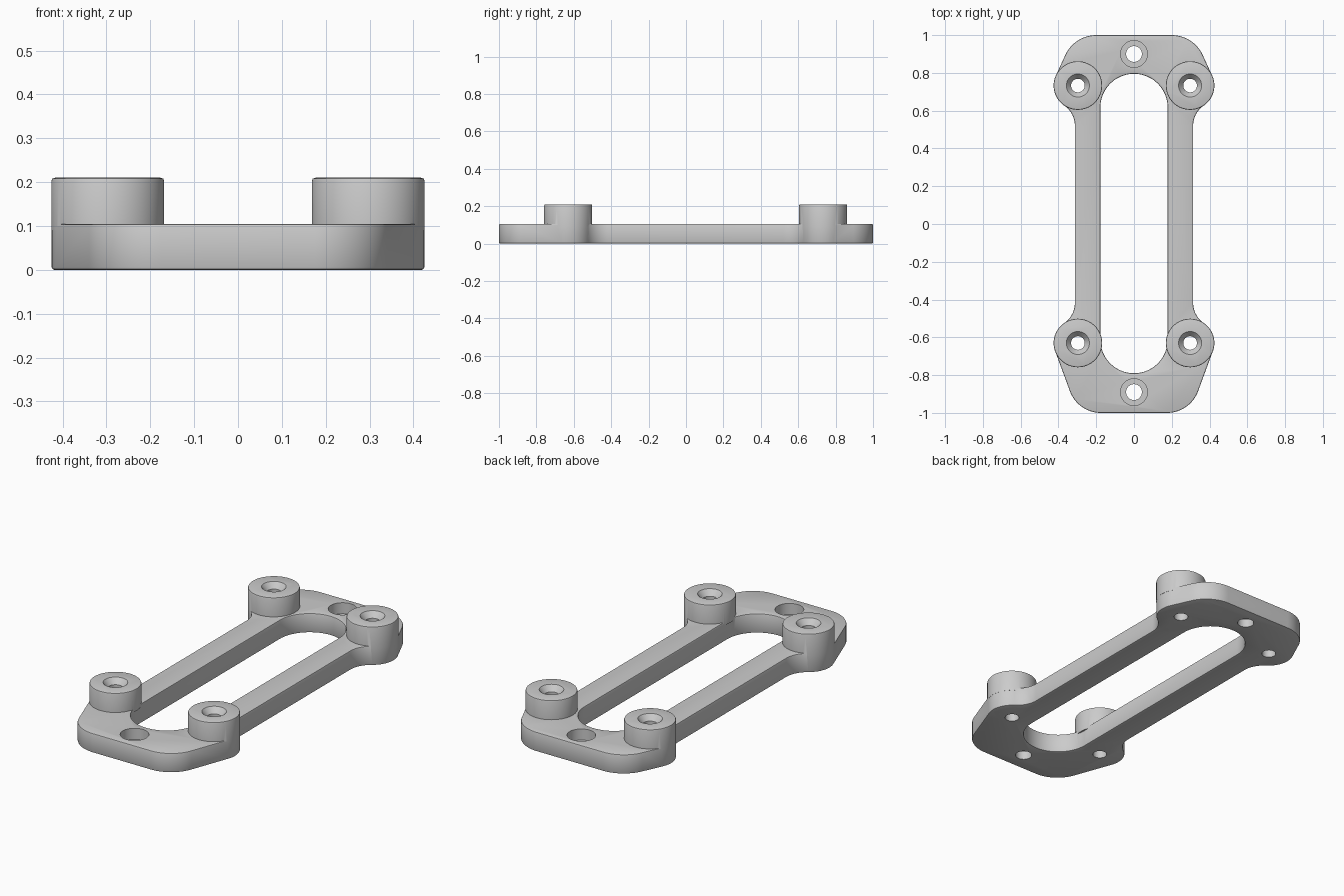
import bpy, bmesh
from math import sin, cos, radians, tau

if "Cube" in bpy.data.objects:
    bpy.data.objects.remove(bpy.data.objects["Cube"])

PLATE_H, BOSS_H, BOSS_R = 0.105, 0.21, 0.128
BOSS_X, BACK_Y, FRONT_Y = 0.297, 0.733, -0.63

grey = bpy.data.materials.new("light grey")
grey.use_nodes = True
grey.diffuse_color = (0.6, 0.6, 0.6, 1)
grey.node_tree.nodes["Principled BSDF"].inputs["Base Color"].default_value = (0.6, 0.6, 0.6, 1)


def arc(cx, cy, r, a0, a1, n=16):
    angles = [radians(a0 + (a1 - a0) * i / n) for i in range(n + 1)]
    return [(cx + r * cos(a), cy + r * sin(a)) for a in angles]


def finish(bm, name):
    bmesh.ops.recalc_face_normals(bm, faces=bm.faces)
    mesh = bpy.data.meshes.new(name)
    bm.to_mesh(mesh)
    bm.free()
    mesh.materials.append(grey)
    ob = bpy.data.objects.new(name, mesh)
    bpy.context.collection.objects.link(ob)
    return ob


def prism(name, outline, z0, z1):
    bm = bmesh.new()
    face = bm.faces.new([bm.verts.new((x, y, z0)) for x, y in outline])
    out = bmesh.ops.extrude_face_region(bm, geom=[face])
    verts = [v for v in out["geom"] if isinstance(v, bmesh.types.BMVert)]
    bmesh.ops.translate(bm, verts=verts, vec=(0, 0, z1 - z0))
    return finish(bm, name)


def turned(name, profile, x, y, n=64):
    """Solid of revolution from (radius, z) pairs, capped at both ends."""
    bm = bmesh.new()
    rings = [[bm.verts.new((x + r * cos(tau * i / n), y + r * sin(tau * i / n), z))
              for i in range(n)] for r, z in profile]
    for a, b in zip(rings, rings[1:]):
        for i in range(n):
            j = (i + 1) % n
            bm.faces.new((a[i], a[j], b[j], b[i]))
    bm.faces.new(rings[0])
    bm.faces.new(rings[-1])
    return finish(bm, name)


def apply(ob, mod):
    bpy.context.view_layer.objects.active = ob
    bpy.ops.object.modifier_apply(modifier=mod.name)


def combine(ob, tool, operation):
    mod = ob.modifiers.new(operation, 'BOOLEAN')
    mod.operation, mod.solver, mod.object = operation, 'EXACT', tool
    apply(ob, mod)
    bpy.data.objects.remove(tool)


# Plate outline: rounded corner, boss lobe, fillet into the rail, then mirrored
half = (arc(0.2, 0.82, 0.18, 90, 24.5)
        + arc(BOSS_X, BACK_Y, BOSS_R, 24.5, -55.6)
        + arc(0.443, 0.52, 0.13, 124.4, 180)
        + arc(0.443, -0.417, 0.13, 180, 235.6)
        + arc(BOSS_X, FRONT_Y, BOSS_R, 55.6, -20)
        + arc(0.175, -0.825, 0.175, -20, -90))
outline = []
for p in half + [(-x, y) for x, y in reversed(half)]:
    if not outline or abs(p[0] - outline[-1][0]) + abs(p[1] - outline[-1][1]) > 0.003:
        outline.append(p)
plate = prism("mounting_plate", outline, 0, PLATE_H)

# Long central slot
slot = arc(0, 0.617, 0.178, 0, 180, 40) + arc(0, -0.612, 0.178, 180, 360, 40)
combine(plate, prism("slot_cutter", slot, -0.1, 0.3), 'DIFFERENCE')

# Softened rims
bevel = plate.modifiers.new("rim", 'BEVEL')
bevel.width, bevel.segments = 0.006, 2
bevel.limit_method, bevel.angle_limit = 'ANGLE', radians(60)
apply(plate, bevel)

# Four raised bosses with countersunk bores
R = BOSS_R + 0.0006
for x in (-BOSS_X, BOSS_X):
    for y in (BACK_Y, FRONT_Y):
        boss = turned("boss", [(R, 0.09), (R, BOSS_H - 0.008), (R - 0.002, BOSS_H - 0.002),
                               (R - 0.008, BOSS_H)], x, y)
        combine(plate, boss, 'UNION')
        bore = turned("bore_cutter", [(0.036, -0.1), (0.036, 0.18), (0.061, BOSS_H),
                                      (0.061, 0.3)], x, y, 40)
        combine(plate, bore, 'DIFFERENCE')

# Counterbored hole at each end
for y in (0.9, -0.89):
    hole = turned("hole_cutter", [(0.042, -0.1), (0.042, 0.045), (0.071, 0.045),
                                  (0.071, 0.3)], 0, y, 40)
    combine(plate, hole, 'DIFFERENCE')

bpy.ops.object.select_all(action='DESELECT')
plate.select_set(True)
bpy.context.view_layer.objects.active = plate
bpy.ops.object.shade_smooth_by_angle(angle=radians(30))
